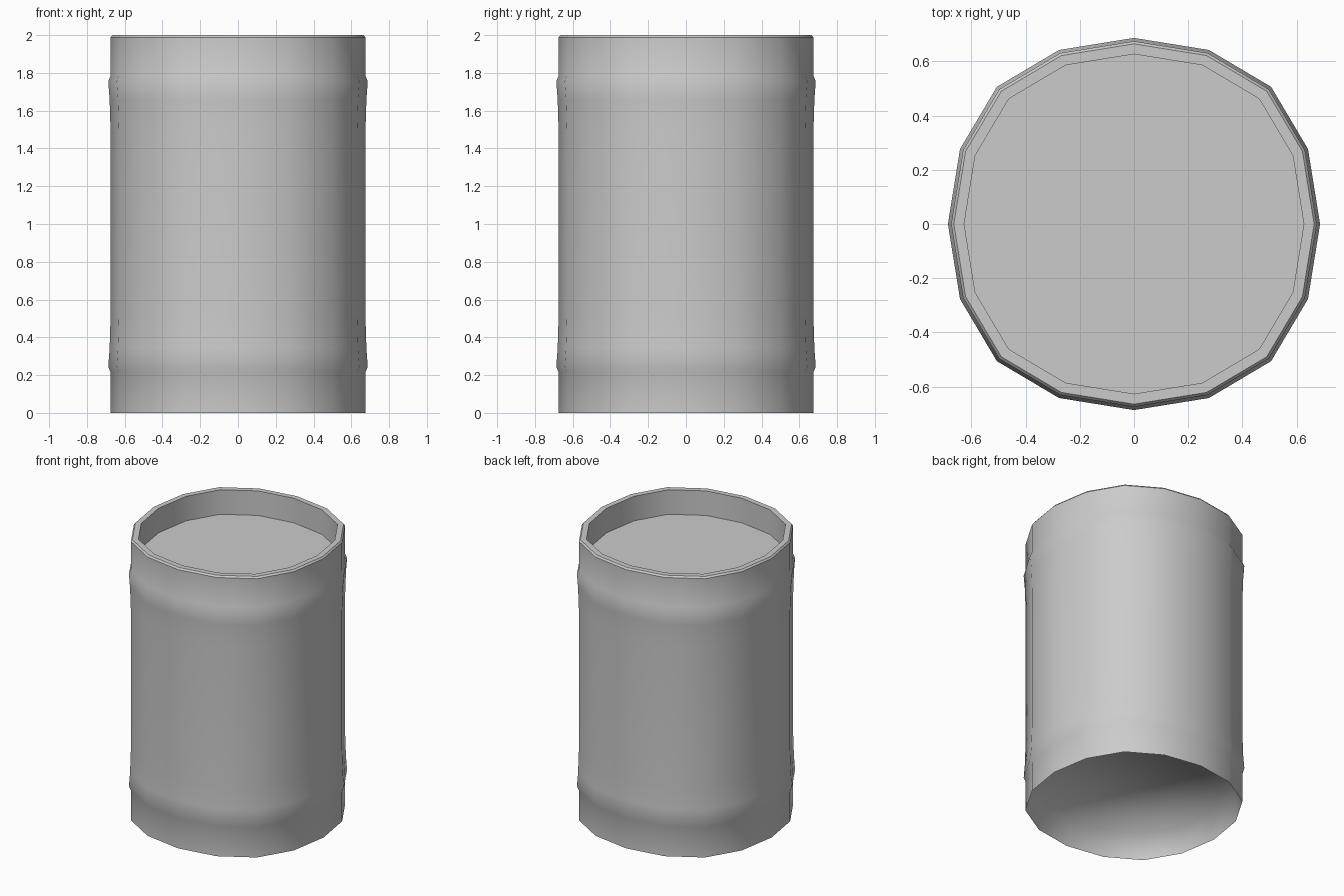
import bpy, bmesh, math

if "Cube" in bpy.data.objects:
    bpy.data.objects.remove(bpy.data.objects["Cube"])

# Slightly squared 16-sided outline: one quarter, rotated four times
QUARTER = [(1, 0), (0.935, 0.403), (0.737, 0.737), (0.403, 0.935)]
OUTLINE = []
for k in range(4):
    c, s = [(1, 0), (0, 1), (-1, 0), (0, -1)][k]
    OUTLINE += [(x * c - y * s, x * s + y * c) for x, y in QUARTER]
N = len(OUTLINE)


def lathe(name, profile, angle, cap_start=False, cap_end=False):
    """Sweep (radius, z) points around the outline."""
    bm = bmesh.new()
    rings = [[bm.verts.new((x * r, y * r, z)) for x, y in OUTLINE] for r, z in profile]
    for a, b in zip(rings, rings[1:]):
        for i in range(N):
            j = (i + 1) % N
            bm.faces.new((a[i], a[j], b[j], b[i]))
    if cap_start:
        bm.faces.new(rings[0][::-1])
    if cap_end:
        bm.faces.new(rings[-1])
    mesh = bpy.data.meshes.new(name)
    bm.to_mesh(mesh)
    bm.free()
    obj = bpy.data.objects.new(name, mesh)
    bpy.context.collection.objects.link(obj)
    bpy.ops.object.select_all(action='DESELECT')
    obj.select_set(True)
    bpy.context.view_layer.objects.active = obj
    bpy.ops.object.shade_smooth_by_angle(angle=math.radians(angle))
    return obj


# Side wall with two raised hoops, rim and sunken lid
hoop = [(0.675, 0.0), (0.675, 0.215), (0.687, 0.245), (0.68, 0.34), (0.675, 0.5)]
upper_hoop = [(r, 2.0 - z) for r, z in reversed(hoop[1:])]
rim_and_lid = [(0.675, 1.988), (0.665, 2.0), (0.627, 2.0), (0.627, 1.825)]
lathe("barrel", hoop + upper_hoop + rim_and_lid, 35, cap_end=True)

# Recessed underside, softly shaded
lathe("base", [(0.627, 0.175), (0.675, 0.0)], 170, cap_start=True)
